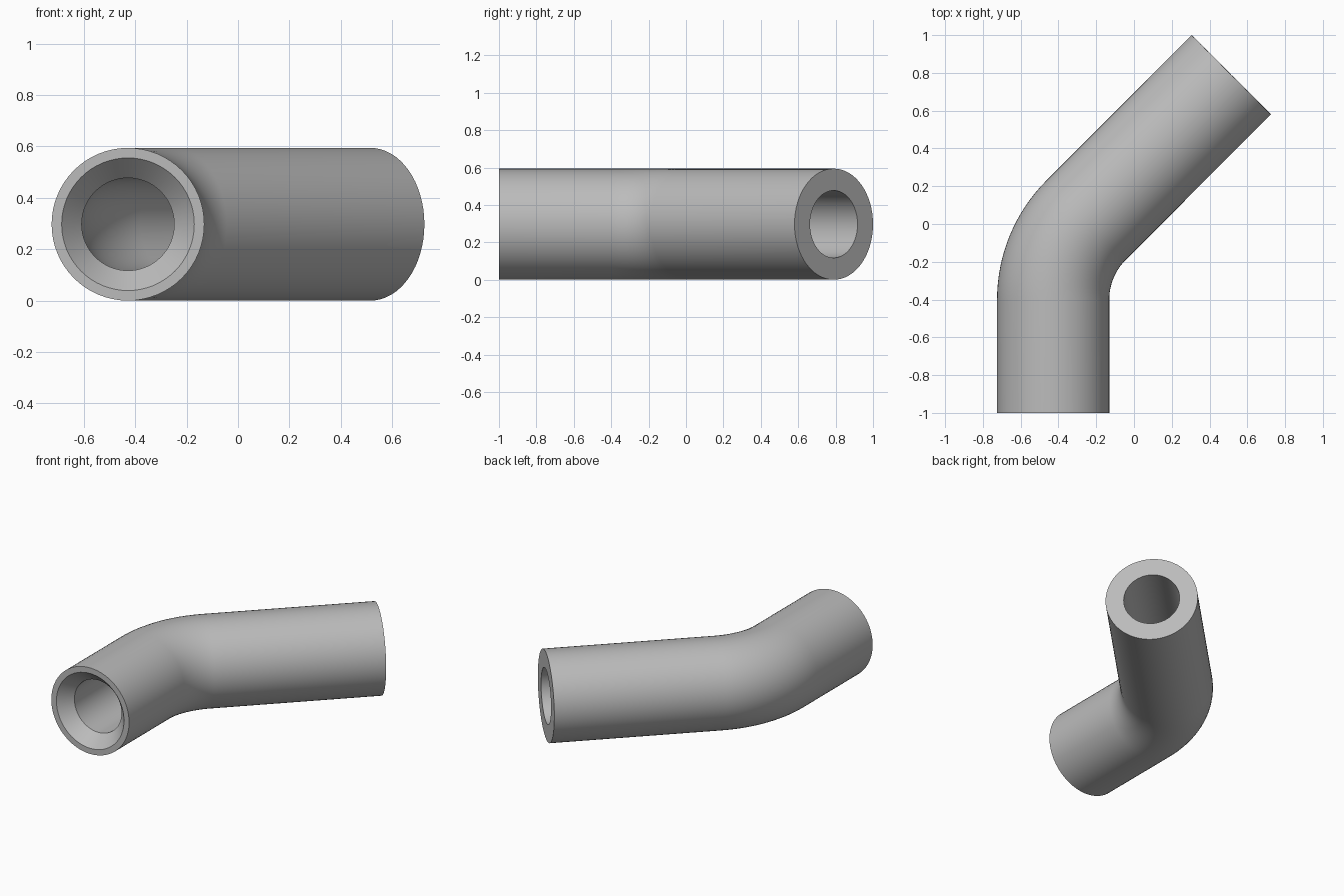
import bpy
import bmesh
from math import sin, cos, pi, radians
from mathutils import Vector

cube = bpy.data.objects.get("Cube")
if cube:
    bpy.data.objects.remove(cube, do_unlink=True)

SIDES = 64
OUTER, BORE, MOUTH = 0.297, 0.18, 0.258
BEND_RADIUS = 2 * OUTER
BEND_START = Vector((-0.428, -0.4, OUTER))
BEND_STEPS = 16
TURN = radians(45)

grey = bpy.data.materials.new("plain grey")
grey.use_nodes = True
colour = (0.5, 0.5, 0.5, 1)
grey.diffuse_color = colour
grey.node_tree.nodes["Principled BSDF"].inputs["Base Color"].default_value = colour


def bend_point(angle):
    """Centre line position after turning by angle towards +x."""
    return BEND_START + BEND_RADIUS * Vector((1 - cos(angle), sin(angle), 0))


def add_ring(bm, centre, angle, radius):
    """Circle of vertices square to the centre line."""
    side = Vector((cos(angle), -sin(angle), 0))
    up = Vector((0, 0, 1))
    steps = [2 * pi * i / SIDES for i in range(SIDES)]
    return [bm.verts.new(centre + radius * (cos(t) * side + sin(t) * up)) for t in steps]


# Centre line: front end, bend, back end
front = Vector((BEND_START.x, -1, OUTER))
back = Vector((0.515, 0.79, OUTER))
bend = [(bend_point(TURN * i / BEND_STEPS), TURN * i / BEND_STEPS)
        for i in range(BEND_STEPS + 1)]
path = [(front, 0)] + bend + [(back, TURN)]

# Outer wall to the back, bore to the front, then the flared mouth
stations = [(p, a, OUTER) for p, a in path]
stations += [(p, a, BORE) for p, a in reversed(path[1:])]
stations += [(front + Vector((0, 0.085, 0)), 0, BORE), (front, 0, MOUTH)]

bm = bmesh.new()
rings = [add_ring(bm, *s) for s in stations]
for ring, following in zip(rings, rings[1:] + rings[:1]):
    for i in range(SIDES):
        j = (i + 1) % SIDES
        bm.faces.new((ring[i], ring[j], following[j], following[i]))
bmesh.ops.recalc_face_normals(bm, faces=bm.faces)

mesh = bpy.data.meshes.new("pipe_elbow")
bm.to_mesh(mesh)
bm.free()
mesh.materials.append(grey)
pipe = bpy.data.objects.new("pipe_elbow", mesh)
bpy.context.collection.objects.link(pipe)

bpy.ops.object.select_all(action='DESELECT')
pipe.select_set(True)
bpy.context.view_layer.objects.active = pipe
bpy.ops.object.shade_smooth_by_angle(angle=radians(30))
